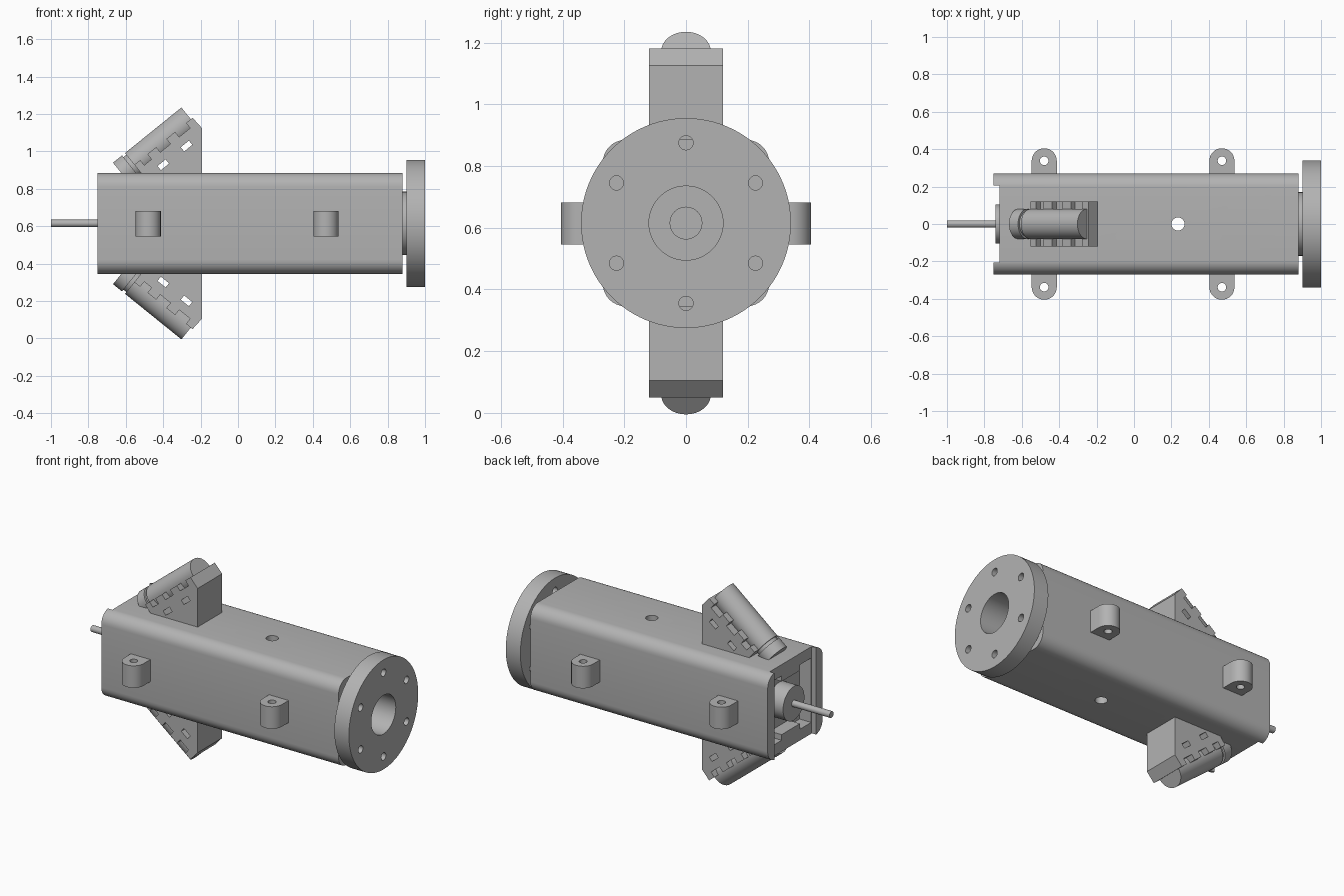
import bpy, bmesh, math
from mathutils import Vector, Matrix

cube = bpy.data.objects.get("Cube")
if cube:
    bpy.data.objects.remove(cube, do_unlink=True)

AXIS = 0.615  # height of the centre line
grey = bpy.data.materials.new("plain grey")
grey.use_nodes = True
grey.diffuse_color = (0.45, 0.45, 0.45, 1)
grey.node_tree.nodes["Principled BSDF"].inputs["Base Color"].default_value = grey.diffuse_color


def finish(name, bm):
    bmesh.ops.recalc_face_normals(bm, faces=bm.faces)
    mesh = bpy.data.meshes.new(name)
    bm.to_mesh(mesh)
    bm.free()
    mesh.materials.append(grey)
    obj = bpy.data.objects.new(name, mesh)
    bpy.context.collection.objects.link(obj)
    return smooth(obj)


def smooth(obj):
    obj.data.shade_smooth()
    obj.data.set_sharp_from_angle(angle=math.radians(30))
    return obj


def prism(name, points, axis, t0, t1):
    """Extrude a flat profile along x, y or z."""
    place = {"x": lambda a, b, t: (t, a, b),
             "y": lambda a, b, t: (a, t, b),
             "z": lambda a, b, t: (a, b, t)}[axis]
    bm = bmesh.new()
    face = bm.faces.new([bm.verts.new(place(a, b, t0)) for a, b in points])
    new = bmesh.ops.extrude_face_region(bm, geom=[face])["geom"]
    shift = Vector(place(0, 0, t1 - t0))
    bmesh.ops.translate(bm, vec=shift, verts=[v for v in new if isinstance(v, bmesh.types.BMVert)])
    return finish(name, bm)


def box(name, x0, x1, y0, y1, z0, z1):
    return prism(name, [(x0, y0), (x1, y0), (x1, y1), (x0, y1)], "z", z0, z1)


def rod(name, radius, start, end, sides=48):
    start, end = Vector(start), Vector(end)
    span = end - start
    turn = span.to_track_quat("Z", "Y").to_matrix().to_4x4()
    bm = bmesh.new()
    bmesh.ops.create_cone(bm, cap_ends=True, segments=sides, radius1=radius, radius2=radius,
                          depth=span.length, matrix=Matrix.Translation((start + end) / 2) @ turn)
    return finish(name, bm)


def axial(name, radius, x0, x1, sides=48):
    return rod(name, radius, (x0, 0, AXIS), (x1, 0, AXIS), sides)


def cut(obj, *cutters):
    for c in cutters:
        mod = obj.modifiers.new("cut", "BOOLEAN")
        mod.operation, mod.solver, mod.object = "DIFFERENCE", "EXACT", c
    bpy.context.view_layer.update()
    graph = bpy.context.evaluated_depsgraph_get()
    mesh = bpy.data.meshes.new_from_object(obj.evaluated_get(graph))
    obj.modifiers.clear()
    obj.data = mesh
    for c in cutters:
        bpy.data.objects.remove(c, do_unlink=True)
    return smooth(obj)


def arc(cx, cy, r, a0, a1, n=8):
    return [(cx + r * math.cos(math.radians(a0 + (a1 - a0) * i / n)),
             cy + r * math.sin(math.radians(a0 + (a1 - a0) * i / n))) for i in range(n + 1)]


# Hollow body with rounded corners
outline = []
for k, (sy, sz) in enumerate([(1, 1), (-1, 1), (-1, -1), (1, -1)]):
    outline += arc(sy * 0.195, AXIS + sz * 0.195, 0.075, 90 * k, 90 * k + 90)
body = prism("body", outline, "x", -0.75, 0.88)
cut(body,
    box("cavity", -0.9, 0.82, -0.2, 0.2, AXIS - 0.2, AXIS + 0.2),
    box("end_notch", -0.9, -0.72, -0.205, 0.205, 0.2, 1),
    axial("rear_bore", 0.12, 0.7, 1),
    rod("cross_hole", 0.035, (0.235, 0, 0), (0.235, 0, 1.2)))

# Motor, shaft and mounting plate inside the open end
box("mount_plate", -0.64, -0.6, -0.201, 0.201, AXIS - 0.201, AXIS + 0.201)
axial("motor_boss", 0.105, -0.74, -0.58)
axial("motor", 0.19, -0.6, 0.1)
axial("shaft", 0.02, -1.0, -0.7, 24)
axial("motor_rear_hub", 0.053, 0.05, 0.14)
for s in (1, -1):
    z0, z1 = sorted((AXIS + s * 0.165, AXIS + s * 0.203))
    box("end_tab", -0.72, -0.62, -0.09, 0.09, z0, z1)

# Drilled end flange and its neck
cut(axial("neck", 0.17, 0.875, 0.905), axial("bore", 0.12, 0.8, 1))
holes = [axial("bore", 0.12, 0.8, 1.1)]
for k in range(6):
    a = math.radians(90 + 60 * k)
    y, z = 0.26 * math.cos(a), AXIS + 0.26 * math.sin(a)
    holes.append(rod("bolt_hole", 0.023, (0.8, y, z), (1.1, y, z), 20))
cut(axial("flange", 0.34, 0.9, 1.0, 96), *holes)

# Side lugs
for x in (-0.48, 0.47):
    for s in (1, -1):
        tab = arc(x, 0.338, 0.067, 0, 180, 16) + [(x - 0.067, 0.26), (x + 0.067, 0.26)]
        lug = prism("side_lug", [(a, s * b) for a, b in tab], "z", 0.545, 0.682)
        cut(lug, rod("lug_hole", 0.023, (x, s * 0.338, 0.4), (x, s * 0.338, 0.8), 20))

# Tilted brackets with toothed edges, each holding a stepped cylinder
along = Vector((-0.778, -0.628))
inward = Vector((0.628, -0.778))
corner = Vector((-0.243, 0.565))


def slope(s, n):
    return corner + along * s + inward * n


teeth = [(0, 0.045), (0.12, 0.18), (0.25, 0.31), (0.36, 0.40)]
for side, label in ((1, "upper"), (-1, "lower")):
    def flip(p):
        return (p[0], AXIS + side * p[1])

    def point(s, n):
        x, z = flip(slope(s, n))
        return (x, 0, z)

    profile = [(-0.193, 0.25), (-0.193, 0.51)]
    for i, (a, b) in enumerate(teeth):
        profile += [slope(a, 0 if i == 0 else 0.035), slope(a, 0), slope(b, 0), slope(b, 0.035)][int(i == 0):]
    profile += [slope(0.40, 0.09), (-0.47, 0.25)]
    bracket = prism(label + "_bracket", [flip(p) for p in profile], "y", -0.12, 0.12)
    slots = []
    for s in (0.12, 0.28):
        quad = [slope(s - 0.028, 0.083), slope(s + 0.028, 0.083),
                slope(s + 0.028, 0.112), slope(s - 0.028, 0.112)]
        slots.append(prism("slot", [flip(p) for p in quad], "y", -0.2, 0.2))
    cut(bracket, *slots)
    rod(label + "_cylinder", 0.08, point(0.012, 0), point(0.40, 0))
    rod(label + "_neck", 0.068, point(0.39, 0), point(0.43, 0))
    rod(label + "_head", 0.08, point(0.42, 0), point(0.482, 0))
